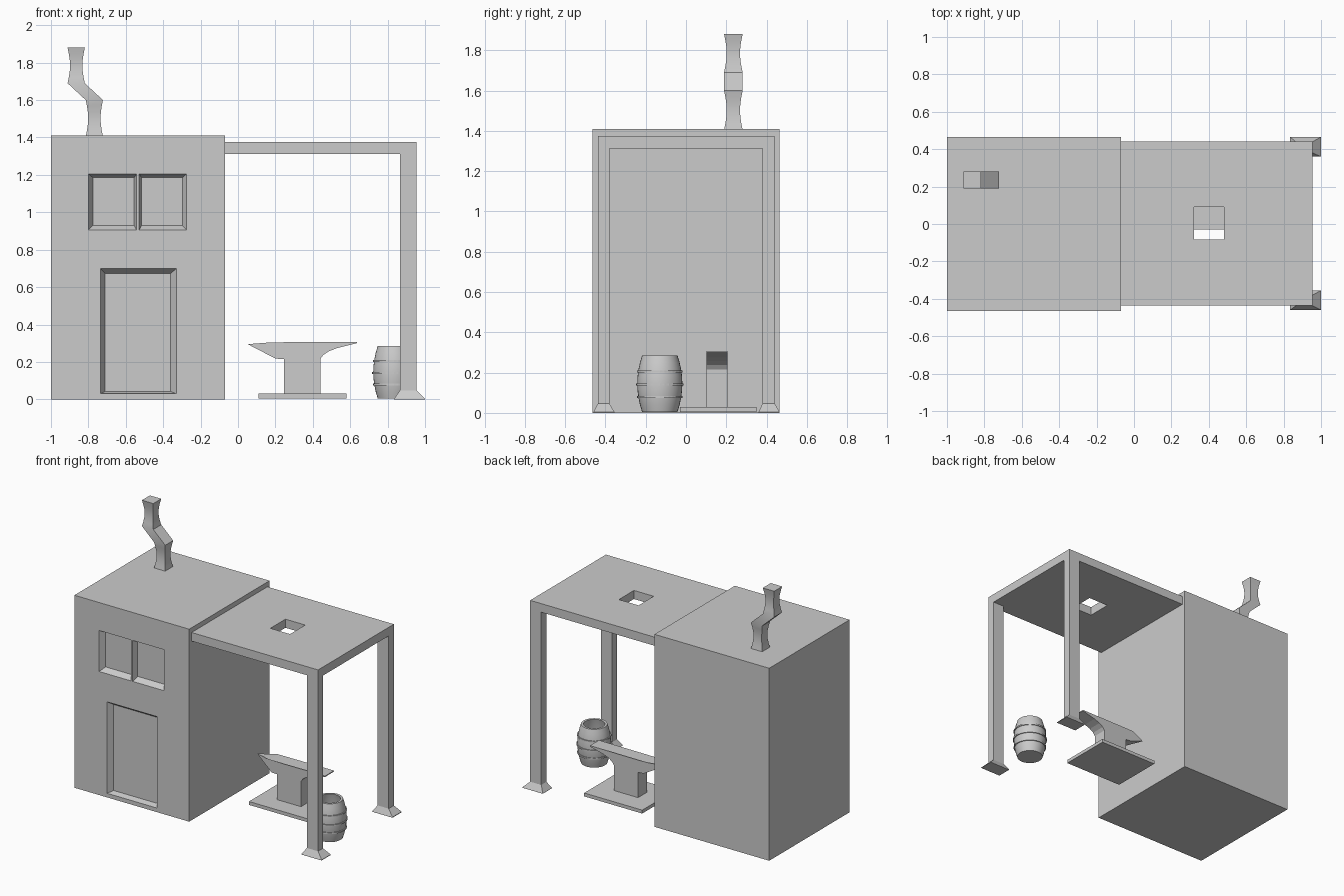
import bpy, bmesh, math

if "Cube" in bpy.data.objects:
    bpy.data.objects.remove(bpy.data.objects["Cube"])


def loft(name, rings):
    """Skin matching rings of points and cap both ends."""
    bm = bmesh.new()
    vs = [[bm.verts.new(p) for p in r] for r in rings]
    n = len(vs[0])
    for a, b in zip(vs, vs[1:]):
        for i in range(n):
            j = (i + 1) % n
            bm.faces.new((a[i], a[j], b[j], b[i]))
    bm.faces.new(vs[0][::-1])
    bm.faces.new(vs[-1])
    bmesh.ops.remove_doubles(bm, verts=bm.verts, dist=1e-5)
    bmesh.ops.recalc_face_normals(bm, faces=bm.faces)
    me = bpy.data.meshes.new(name)
    bm.to_mesh(me)
    bm.free()
    ob = bpy.data.objects.new(name, me)
    bpy.context.collection.objects.link(ob)
    return ob


def rect(x0, x1, y0, y1, z):
    return [(x0, y0, z), (x1, y0, z), (x1, y1, z), (x0, y1, z)]


def rect_y(x0, x1, z0, z1, y):
    return [(x0, y, z0), (x1, y, z0), (x1, y, z1), (x0, y, z1)]


def box(name, x0, x1, y0, y1, z0, z1):
    return loft(name, [rect(x0, x1, y0, y1, z0), rect(x0, x1, y0, y1, z1)])


def cut(ob, cutter):
    m = ob.modifiers.new("cut", 'BOOLEAN')
    m.operation = 'DIFFERENCE'
    m.solver = 'EXACT'
    m.object = cutter
    bpy.context.view_layer.objects.active = ob
    bpy.ops.object.modifier_apply(modifier=m.name)
    bpy.data.objects.remove(cutter)


def smooth(ob, deg=30):
    bpy.ops.object.select_all(action='DESELECT')
    ob.select_set(True)
    bpy.context.view_layer.objects.active = ob
    bpy.ops.object.shade_smooth_by_angle(angle=math.radians(deg))


# House block with bevelled door and window recesses
FRONT, DEPTH = -0.465, 0.04
house = box("house", -1, -0.07, FRONT, 0.465, 0, 1.41)
recesses = [  # outer x0 x1 z0 z1, inner x0 x1 z0 z1
    ((-0.735, -0.33, 0.03, 0.70), (-0.71, -0.36, 0.042, 0.672)),
    ((-0.80, -0.542, 0.905, 1.205), (-0.775, -0.555, 0.93, 1.185)),
    ((-0.528, -0.275, 0.905, 1.205), (-0.515, -0.298, 0.93, 1.185)),
]
for outer, inner in recesses:
    cut(house, loft("cutter", [rect_y(*outer, FRONT - 0.05),
                               rect_y(*outer, FRONT),
                               rect_y(*inner, FRONT + DEPTH)]))

# Crooked chimney: two waisted square tubes joined by a slanted piece
rings = []
for cx, z0, z1 in ((-0.768, 1.405, 1.60), (-0.865, 1.69, 1.88)):
    for i in range(7):
        t = i / 6
        h = 0.046 - 0.013 * math.sin(math.pi * t)
        rings.append(rect(cx - h, cx + h, 0.235 - h, 0.235 + h, z0 + (z1 - z0) * t))
smooth(loft("chimney", rings), 25)

# Canopy roof with smoke hole
canopy = box("canopy_roof", -0.07, 0.955, -0.437, 0.44, 1.312, 1.375)
cut(canopy, box("cutter", 0.32, 0.48, -0.083, 0.092, 1.2, 1.5))

# Posts with flared feet
for name, y0, y1, f0, f1 in (("front_post", -0.437, -0.38, -0.46, -0.355),
                             ("back_post", 0.38, 0.44, 0.36, 0.465)):
    loft(name, [rect(0.835, 1.0, f0, f1, 0), rect(0.835, 1.0, f0, f1, 0.004),
                rect(0.865, 0.955, y0, y1, 0.047),
                rect(0.865, 0.955, y0, y1, 1.312)])

# Anvil plate and body; the horn narrows to a point
box("anvil_plate", 0.11, 0.58, -0.03, 0.35, 0.005, 0.03)
profile = [(0.245, 0.03), (0.44, 0.03), (0.44, 0.215), (0.455, 0.237),
           (0.485, 0.257), (0.53, 0.274), (0.635, 0.300), (0.635, 0.307),
           (0.18, 0.305), (0.052, 0.295), (0.20, 0.218), (0.245, 0.215)]
YC = 0.153
loft("anvil", [[(x, YC + s * (0.002 if x < 0.1 else 0.052), z) for x, z in profile]
               for s in (-1, 1)])


# Barrel: turned profile, hollow inside, with three hoops
def circle(r, z, n=32):
    return [(0.835 + r * math.cos(2 * math.pi * i / n),
             -0.13 + r * math.sin(2 * math.pi * i / n), z) for i in range(n)]


def bulge(z):
    return 0.112 - 0.024 * ((z - 0.145) / 0.14) ** 2


levels = [0.005 + 0.28 * i / 8 for i in range(9)]
wall = [circle(bulge(z), z) for z in levels]
wall += [circle(bulge(z) - 0.017, z) for z in (0.285, 0.215, 0.145, 0.05)]
smooth(loft("barrel", wall))
for i, z in enumerate((0.08, 0.14, 0.205)):
    r = bulge(z)
    loft("barrel_hoop_%d" % (i + 1),
         [circle(r - 0.004, z - 0.005), circle(r + 0.006, z - 0.005),
          circle(r + 0.006, z + 0.005), circle(r - 0.004, z + 0.005)])
